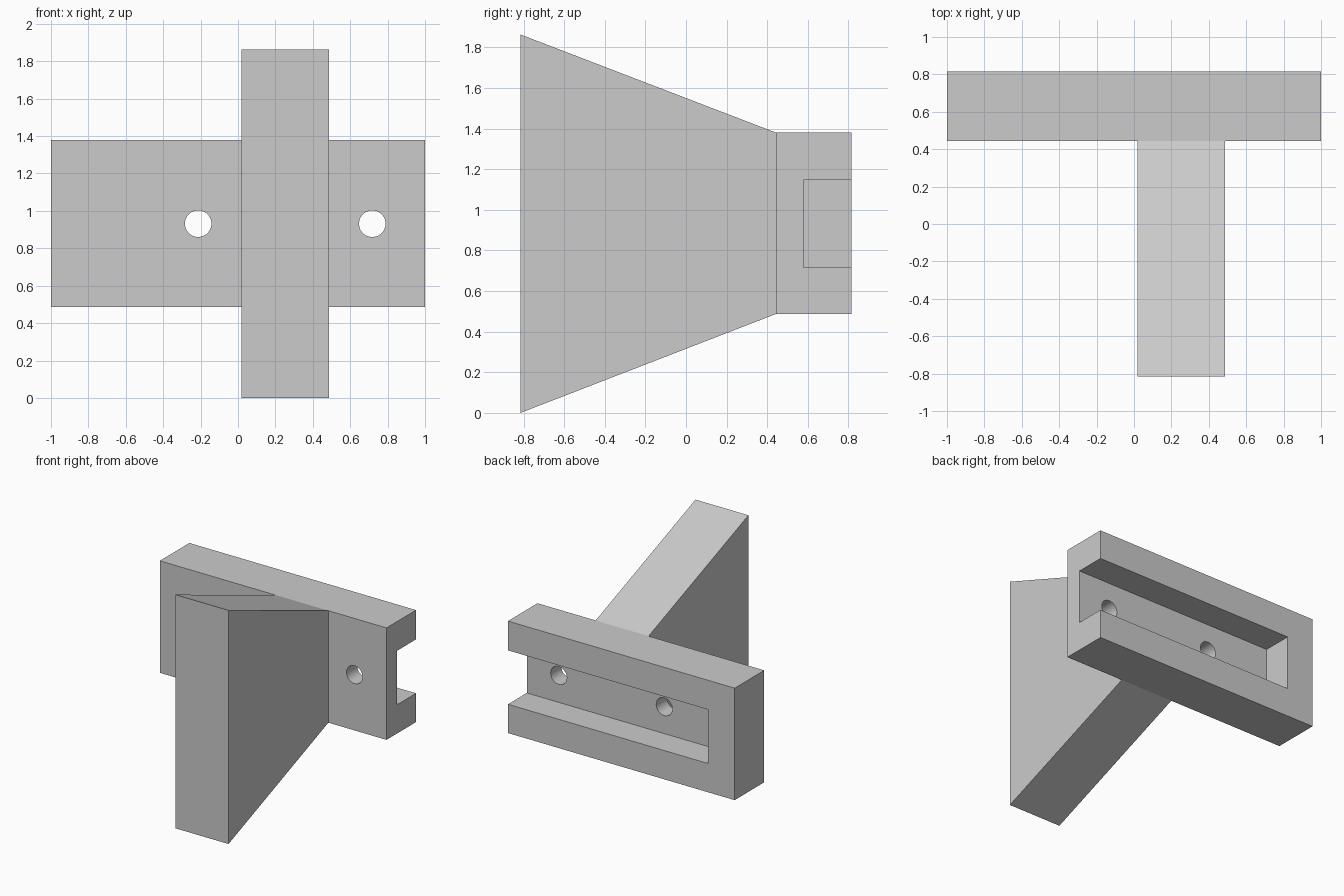
import bpy
import bmesh
from math import radians
from mathutils import Matrix, Vector

cube = bpy.data.objects.get("Cube")
if cube:
    bpy.data.objects.remove(cube, do_unlink=True)

GREY = (0.6, 0.6, 0.6, 1.0)
mat = bpy.data.materials.new("plain grey")
mat.use_nodes = True
mat.diffuse_color = GREY
mat.node_tree.nodes["Principled BSDF"].inputs["Base Color"].default_value = GREY


def add_object(name, bm):
    bmesh.ops.recalc_face_normals(bm, faces=bm.faces)
    mesh = bpy.data.meshes.new(name)
    bm.to_mesh(mesh)
    bm.free()
    mesh.materials.append(mat)
    obj = bpy.data.objects.new(name, mesh)
    bpy.context.collection.objects.link(obj)
    return obj


def box(name, low, high):
    low, high = Vector(low), Vector(high)
    bm = bmesh.new()
    bmesh.ops.create_cube(bm, size=1, matrix=Matrix.Translation((low + high) / 2)
                          @ Matrix.Diagonal((*(high - low), 1)))
    return add_object(name, bm)


def cut(target, cutter):
    bpy.context.view_layer.objects.active = target
    mod = target.modifiers.new("cut", "BOOLEAN")
    mod.operation = "DIFFERENCE"
    mod.solver = "EXACT"
    mod.object = cutter
    bpy.ops.object.modifier_apply(modifier=mod.name)
    bpy.data.objects.remove(cutter, do_unlink=True)


FRONT, JOINT, BACK = -0.815, 0.443, 0.815
BOTTOM, TOP, HEIGHT = 0.487, 1.38, 1.863
MID_Z = HEIGHT / 2
WEB_LEFT, WEB_RIGHT = 0.487, 0.02

# Mounting plate with a channel in the back, open at the left end
plate = box("mounting_plate", (-1, JOINT, BOTTOM), (1, BACK, TOP))
cut(plate, box("channel_cutter", (-0.766, 0.578, MID_Z - 0.215),
               (1.2, 1, MID_Z + 0.215)))

# Bolt holes either side of the web
for x in (-0.213, 0.718):
    bm = bmesh.new()
    bmesh.ops.create_cone(bm, cap_ends=True, segments=48, radius1=0.071,
                          radius2=0.071, depth=1,
                          matrix=Matrix.Translation((x, JOINT, MID_Z))
                          @ Matrix.Rotation(radians(90), 4, "X"))
    cut(plate, add_object("hole_cutter", bm))

# Flared web, extruded sideways from its side profile
bm = bmesh.new()
profile = [(FRONT, 0), (JOINT, BOTTOM), (JOINT, TOP), (FRONT, HEIGHT)]
face = bm.faces.new([bm.verts.new((WEB_RIGHT, y, z)) for y, z in profile])
side = bmesh.ops.extrude_face_region(bm, geom=[face])["geom"]
bmesh.ops.translate(bm, vec=(WEB_LEFT - WEB_RIGHT, 0, 0),
                    verts=[v for v in side if isinstance(v, bmesh.types.BMVert)])
add_object("flared_web", bm)

# Smooth hole walls with crisp edges
bpy.ops.object.select_all(action="DESELECT")
plate.select_set(True)
bpy.context.view_layer.objects.active = plate
bpy.ops.object.shade_smooth_by_angle(angle=radians(30))
